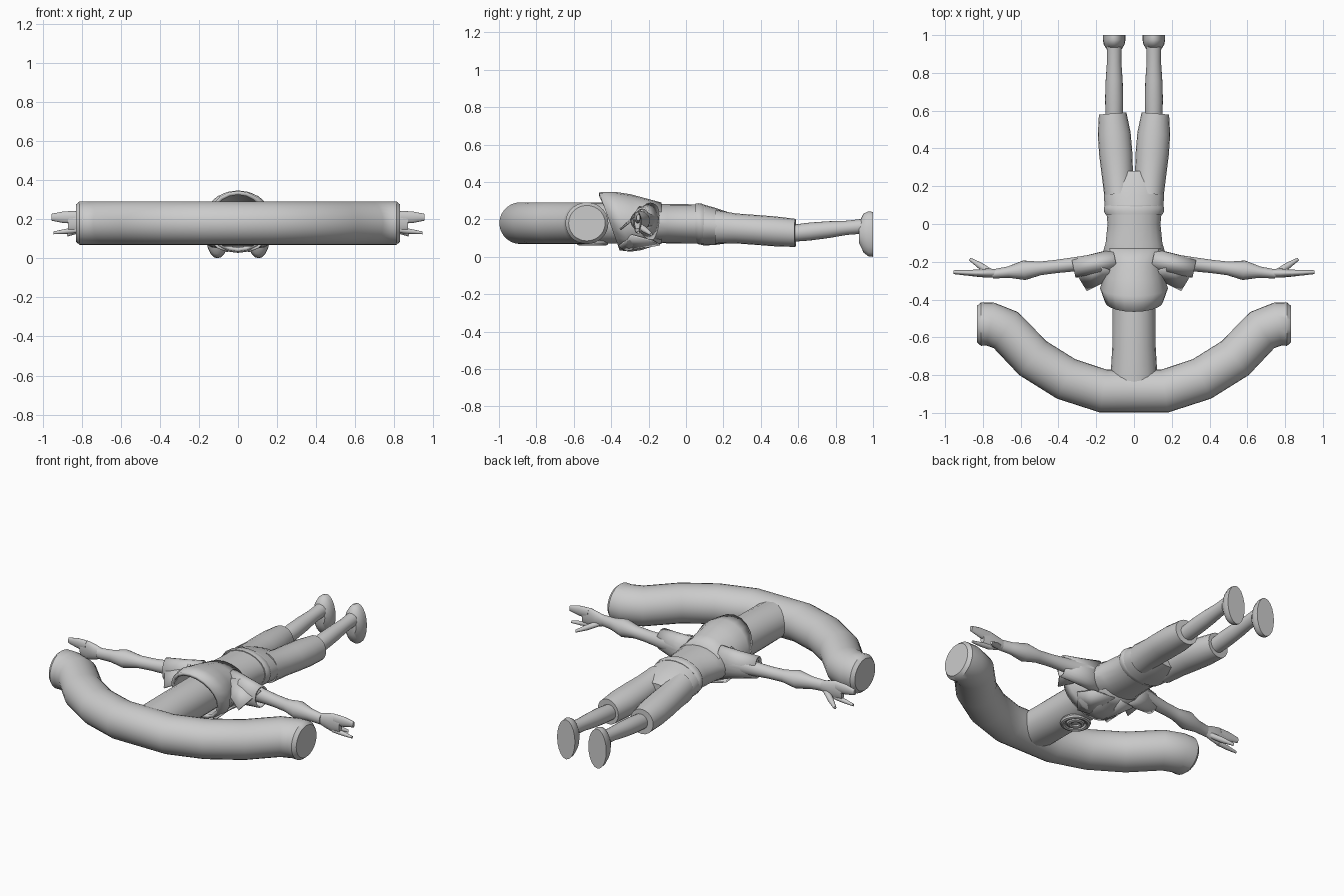
import bpy, bmesh, math
from mathutils import Vector

if "Cube" in bpy.data.objects:
    bpy.data.objects.remove(bpy.data.objects["Cube"], do_unlink=True)

grey = bpy.data.materials.new("plain_grey")
grey.use_nodes = True
colour = (.6, .6, .6, 1)
grey.diffuse_color = colour
grey.node_tree.nodes["Principled BSDF"].inputs["Base Color"].default_value = colour


def finish(ob, name, wall=0):
    """Name, colour, optionally thicken and smooth an object."""
    ob.name = name
    ob.data.materials.append(grey)
    if wall:
        shell = ob.modifiers.new("thickness", "SOLIDIFY")
        shell.thickness = wall
        shell.offset = -1
    bpy.ops.object.select_all(action="DESELECT")
    bpy.context.view_layer.objects.active = ob
    ob.select_set(True)
    bpy.ops.object.shade_smooth_by_angle(angle=math.radians(40))


def build(name, bm, wall=0):
    """Turn a bmesh into a finished object."""
    bmesh.ops.recalc_face_normals(bm, faces=bm.faces)
    mesh = bpy.data.meshes.new(name)
    bm.to_mesh(mesh)
    bm.free()
    ob = bpy.data.objects.new(name, mesh)
    bpy.context.collection.objects.link(ob)
    finish(ob, name, wall)


def skin(name, centres, widths, heights, lean=0, wall=0, sides=20):
    """Skin upright oval rings along a path; a wall leaves the ends open."""
    bm = bmesh.new()
    last = len(centres) - 1
    loops = []
    for i, (centre, wide, high) in enumerate(zip(centres, widths, heights)):
        before = (centre - centres[max(i - 1, 0)]).normalized()
        after = (centres[min(i + 1, last)] - centre).normalized()
        ahead = before + after
        ahead.z = 0
        ahead.normalize()
        across = Vector((ahead.y, -ahead.x, 0))
        up = Vector((0, 0, high)) + ahead * lean * (1 - i / last)
        angles = [math.tau * k / sides for k in range(sides)]
        loops.append([bm.verts.new(centre + across * wide * math.cos(a) + up * math.sin(a))
                      for a in angles])
    for a, b in zip(loops, loops[1:]):
        for k in range(sides):
            bm.faces.new((a[k], a[k - 1], b[k - 1], b[k]))
    if not wall:
        bm.faces.new(loops[0])
        bm.faces.new(loops[-1])
    build(name, bm, wall)


def tube(name, start, end, widths, heights=None, side=1, **options):
    """Straight tube whose evenly spaced rings take the given half sizes."""
    mirror = Vector((side, 1, 1))
    start, end = Vector(start) * mirror, Vector(end) * mirror
    steps = len(widths) - 1
    centres = [start.lerp(end, i / steps) for i in range(steps + 1)]
    skin(name, centres, widths, heights or widths, **options)


def plate(name, points, side):
    """Thin folded cloth panel."""
    bm = bmesh.new()
    bm.faces.new([bm.verts.new((x * side, y, z)) for x, y, z in points])
    bmesh.ops.triangulate(bm, faces=bm.faces)
    build(name, bm, wall=.01)


# Componentwise product for mirroring
def mirrored(point, side):
    return Vector((point.x * side, point.y, point.z))


# Head crossbar: an arc with short straight tips and rounded ends
MIDDLE = .18
BAR = .115
arc = [math.radians(11 + 14 * i) for i in range(4)]
half = [Vector((.85 * math.sin(a), -.05 - .85 * math.cos(a), MIDDLE)) for a in arc]
half += [Vector((x, -.53, MIDDLE)) for x in (.76, .81, .83)]
radii = [BAR] * (len(half) - 1) + [BAR * .85]
path = [mirrored(p, -1) for p in reversed(half)] + half
radii = radii[::-1] + radii
skin("head_crossbar", path, radii, [r * .97 for r in radii], sides=28)

# Head stem, flaring slightly where it joins the crossbar
tube("head_stem", (0, -.85, MIDDLE), (0, -.25, MIDDLE), [BAR * 1.1, BAR, BAR, BAR], [.1, .11, .11, .11])

# Mouth: nested ridges on the underside of the stem
for word, radius in (("outer", .07), ("inner", .035)):
    bpy.ops.mesh.primitive_torus_add(location=(0, -.5, .075), major_radius=radius,
                                     minor_radius=.015, major_segments=24, minor_segments=8)
    finish(bpy.context.object, word + "_mouth_ridge")

# Jacket, belt and hips
tube("collar", (0, -.41, .19), (0, -.13, MIDDLE), [.155, .18, .155, .15, .155],
     [.155, .16, .15, .13, .11], lean=-.055, wall=.02)
tube("torso", (0, -.3, MIDDLE), (0, .1, .175), [.11, .18, .15, .14, .15], [.105] * 5)
tube("belt", (0, .05, MIDDLE), (0, .105, .17), [.15, .16, .16, .15], [.105, .11, .11, .105])
tube("hips", (0, .09, .17), (0, .28, .15), [.155, .16, .155, .12], [.11, .1, .085, .06])

for word, side in (("left", 1), ("right", -1)):
    # Short sleeve with a pointed flap, and the hanging lapel
    tube(word + "_sleeve", (.1, -.19, .19), (.32, -.235, .2), [.06, .055, .05],
         [.1, .08, .065], side, wall=.01)
    plate(word + "_sleeve_flap", [(.13, -.25, .27), (.2, -.22, .27), (.32, -.24, .24),
                                  (.25, -.355, .15), (.14, -.3, .2)], side)
    plate(word + "_lapel", [(.02, -.14, .07), (.14, -.18, .09), (.16, -.29, .12),
                            (.1, -.36, .06), (.05, -.32, .04)], side)

    # Arm with a flared cuff at the wrist
    tube(word + "_arm", (.16, -.195, .2), (.75, -.265, .19),
         [.05, .04, .037, .035, .036, .052, .03, .024],
         [.06, .05, .04, .035, .036, .052, .036, .032], side)

    # Hand held on edge
    tube(word + "_palm", (.73, -.26, .19), (.87, -.26, .185), [.022, .024, .02, .015],
         [.03, .045, .057, .045], side)
    tube(word + "_upper_fingers", (.83, -.26, .21), (.955, -.255, .21), [.018, .015, .01],
         [.032, .03, .017], side)
    tube(word + "_lower_finger", (.82, -.26, .145), (.945, -.255, .13), [.015, .013, .007],
         side=side)
    tube(word + "_thumb", (.76, -.255, .17), (.87, -.185, .12), [.017, .017, .008], side=side)

    # Baggy trouser leg, shin and upright foot
    tube(word + "_trouser_leg", (.08, .16, .16), (.113, .585, .128),
         [.078, .083, .088, .087, .073], [.09, .08, .08, .08, .075], side)
    tube(word + "_shin", (.105, .56, .125), (.105, .96, .165), [.045, .048, .045, .038, .04], side=side)
    tube(word + "_foot", (.105, .925, .13), (.105, 1, .12), [.04, .055, .06, .06],
         [.055, .105, .12, .12], side)
